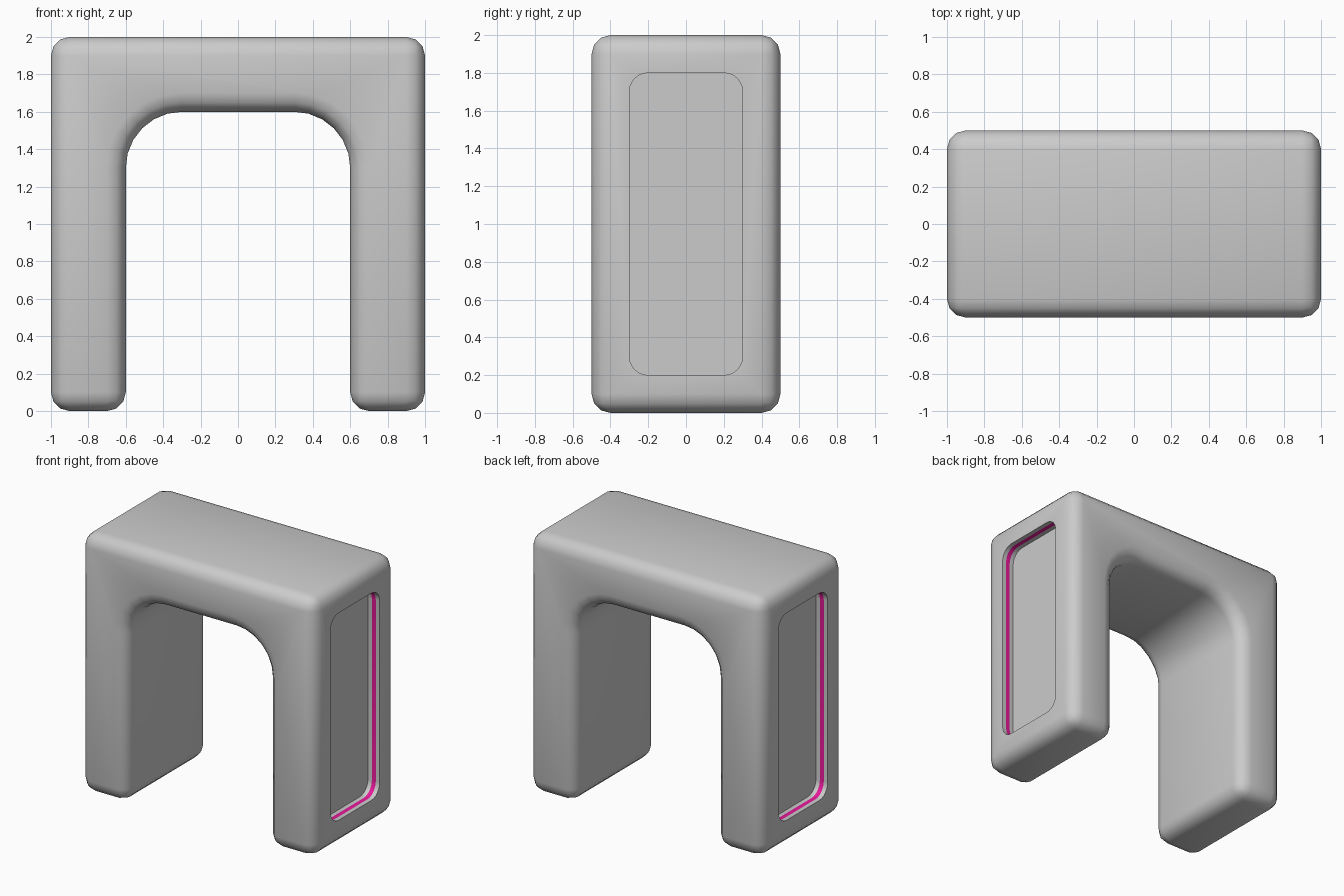
import bpy
import bmesh
from math import sin, cos, pi

cube = bpy.data.objects.get("Cube")
if cube:
    bpy.data.objects.remove(cube, do_unlink=True)


def make_material(name, rgb):
    mat = bpy.data.materials.new(name)
    mat.use_nodes = True
    mat.diffuse_color = (*rgb, 1)
    mat.node_tree.nodes["Principled BSDF"].inputs["Base Color"].default_value = (*rgb, 1)
    return mat


GREY = make_material("plain grey", (0.6, 0.6, 0.6))
MAGENTA = make_material("magenta strip", (0.8, 0.01, 0.32))


def arc(cx, cy, radius, start, end, steps):
    """Points along an arc, angles in units of pi."""
    angles = [pi * (start + (end - start) * i / steps) for i in range(steps + 1)]
    return [(cx + radius * cos(a), cy + radius * sin(a)) for a in angles]


def loft(name, rings):
    """Closed solid through a row of matching rings; returns the object."""
    bm = bmesh.new()
    loops = [[bm.verts.new(p) for p in ring] for ring in rings]
    count = len(loops[0])
    bm.faces.new(loops[0])
    bm.faces.new(loops[-1])
    for band, (a, b) in enumerate(zip(loops, loops[1:])):
        for i in range(count):
            j = (i + 1) % count
            face = bm.faces.new((a[i], a[j], b[j], b[i]))
            # the middle band of a recess wall carries the coloured strip
            face.material_index = 1 if len(rings) == 4 and band == 1 else 0
    bmesh.ops.recalc_face_normals(bm, faces=bm.faces)
    mesh = bpy.data.meshes.new(name)
    bm.to_mesh(mesh)
    bm.free()
    mesh.materials.append(GREY)
    mesh.materials.append(MAGENTA)
    obj = bpy.data.objects.new(name, mesh)
    bpy.context.collection.objects.link(obj)
    return obj


# Arch: block outline with a round-shouldered opening, extruded front to back
outline = [(-0.6, 0), (-1, 0), (-1, 2), (1, 2), (1, 0), (0.6, 0)]
outline += arc(0.3, 1.3, 0.3, 0, 0.5, 6) + arc(-0.3, 1.3, 0.3, 0.5, 1, 6)
arch = loft("arch", [[(x, y, z) for x, z in outline] for y in (-0.5, 0.5)])

bpy.ops.object.select_all(action='DESELECT')
bpy.context.view_layer.objects.active = arch
arch.select_set(True)

# Rounded edges
bevel = arch.modifiers.new("rounded edges", 'BEVEL')
bevel.width = 0.1
bevel.segments = 3
bevel.limit_method = 'ANGLE'
bevel.angle_limit = pi / 4
bevel.use_clamp_overlap = False
bpy.ops.object.modifier_apply(modifier=bevel.name)

# Recessed side panels with a strip around the wall
panel = []
for k, (y, z) in enumerate([(0.2, 1.7), (-0.2, 1.7), (-0.2, 0.3), (0.2, 0.3)]):
    panel += arc(y, z, 0.1, k / 2, (k + 1) / 2, 6)

for side in (-1, 1):
    depths = (1.05, 0.967, 0.933, 0.9)
    cutter = loft("recess_cutter", [[(side * x, y, z) for y, z in panel] for x in depths])
    cutter.hide_render = True
    cut = arch.modifiers.new("recess", 'BOOLEAN')
    cut.operation = 'DIFFERENCE'
    cut.solver = 'EXACT'
    cut.object = cutter
    bpy.ops.object.modifier_apply(modifier=cut.name)
    bpy.data.objects.remove(cutter, do_unlink=True)

bpy.ops.object.shade_smooth_by_angle(angle=pi * 0.23)
